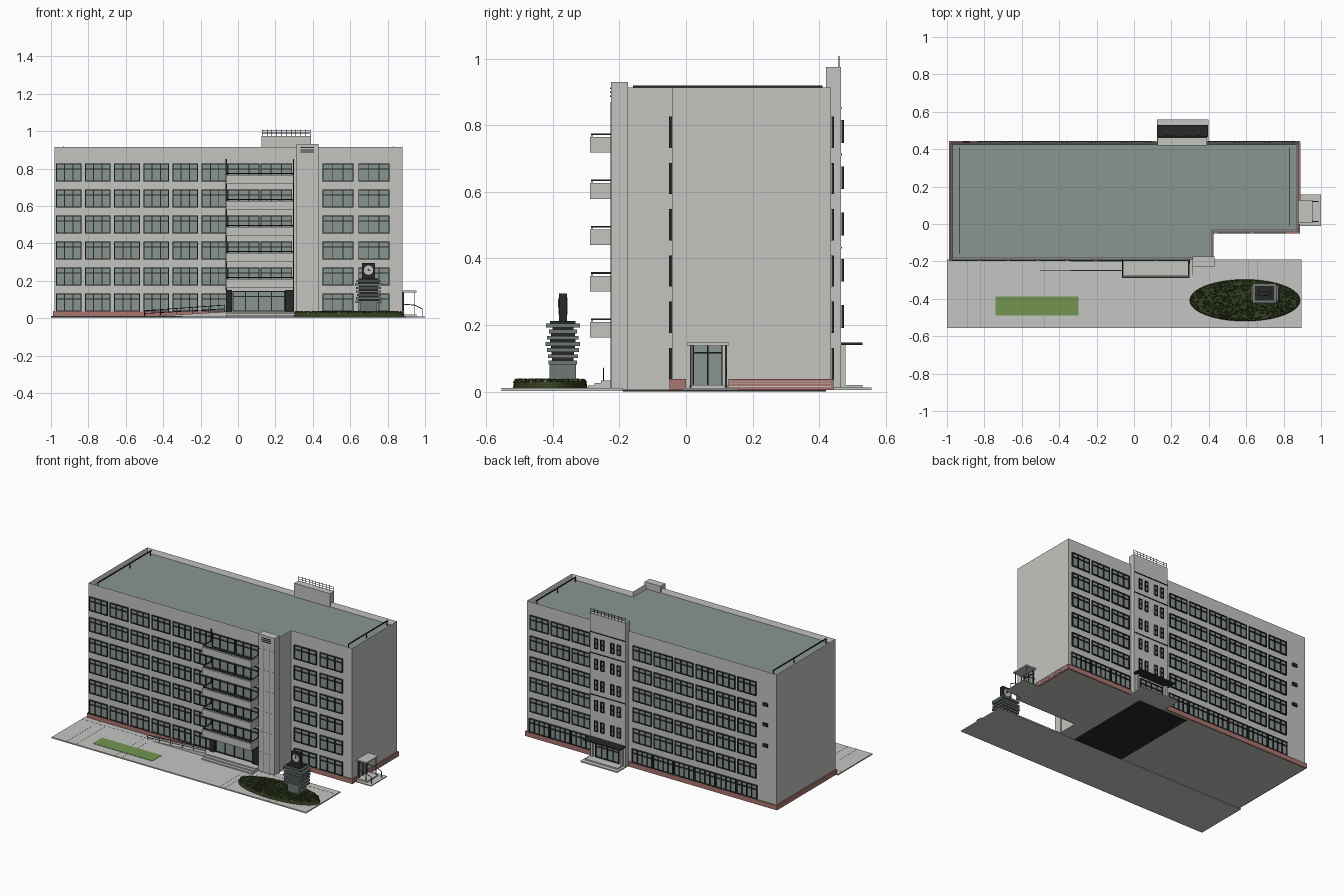
import bpy, bmesh, math, random
from mathutils import Matrix, Vector

old = bpy.data.objects.get("Cube")
if old:
    bpy.data.objects.remove(old, do_unlink=True)
random.seed(4)


def material(name, red, green, blue):
    mat = bpy.data.materials.new(name)
    mat.use_nodes = True
    mat.diffuse_color = (red, green, blue, 1)
    mat.node_tree.nodes["Principled BSDF"].inputs["Base Color"].default_value = (red, green, blue, 1)
    return mat


WALL = material("wall grey", .55, .55, .53)
GLASS = material("grey green glass", .25, .3, .28)
FRAME = material("dark frame", .02, .022, .02)
BRICK = material("dusty brick", .4, .18, .16)
PAVING = material("paving grey", .56, .56, .55)
GRASS = material("lawn green", .17, .3, .08)
HEDGE = material("dark hedge", .035, .05, .015)
LEAF = material("light leaf", .11, .17, .045)
STONE = material("slate stone", .16, .19, .18)


def finish(name, bm, *mats):
    mesh = bpy.data.meshes.new(name)
    bm.to_mesh(mesh)
    bm.free()
    obj = bpy.data.objects.new(name, mesh)
    bpy.context.collection.objects.link(obj)
    for mat in mats:
        mesh.materials.append(mat)
    return obj


def boxes(name, mat, items):
    """One object made of boxes, each given as x, x, y, y, z, z limits."""
    bm = bmesh.new()
    for xa, xb, ya, yb, za, zb in items:
        centre = Matrix.Translation(((xa + xb) / 2, (ya + yb) / 2, (za + zb) / 2))
        size = Matrix.Diagonal((abs(xb - xa), abs(yb - ya), abs(zb - za), 1))
        bmesh.ops.create_cube(bm, size=1, matrix=centre @ size)
    return finish(name, bm, mat)


def rods(name, mat, runs, radius=.0025):
    """Thin round bars between pairs of points."""
    bm = bmesh.new()
    for start, end in runs:
        a, b = Vector(start), Vector(end)
        turn = (b - a).to_track_quat('Z', 'Y').to_matrix().to_4x4()
        bmesh.ops.create_cone(bm, cap_ends=True, segments=6, radius1=radius, radius2=radius,
                              depth=(b - a).length, matrix=Matrix.Translation((a + b) / 2) @ turn)
    return finish(name, bm, mat)


def windows(name, spans, rows, y, out, mullions=(.33, .67), transom=.7, bar=.005):
    """Glazing plates with dark frames on a wall that faces along y."""
    panes, bars = [], []
    for xa, xb in spans:
        for za, zb in rows:
            front = y + out * .009
            panes.append((xa, xb, y - out * .004, y + out * .003, za, zb))
            for t in (0, *mullions, 1):
                x = xa + t * (xb - xa - bar)
                bars.append((x, x + bar, y, front, za, zb))
            for t in (0, transom, 1):
                z = za + t * (zb - za - bar)
                bars.append((xa, xb, y, front, z, z + bar))
    boxes(name + "_glass", GLASS, panes)
    boxes(name + "_frames", FRAME, bars)


LEFT, RIGHT, STEP = -.98, .88, .425
FRONT, WING, BACK = -.19, -.042, .435
FLOOR = .139

# Main block with a sunken roof inside a parapet
bm = bmesh.new()
outline = [(LEFT, FRONT), (STEP, FRONT), (STEP, WING), (RIGHT, WING), (RIGHT, BACK), (LEFT, BACK)]
base = bm.faces.new([bm.verts.new((x, y, .004)) for x, y in outline])
grown = bmesh.ops.extrude_face_region(bm, geom=[base])["geom"]
bmesh.ops.translate(bm, verts=[v for v in grown if isinstance(v, bmesh.types.BMVert)], vec=(0, 0, .91))
bmesh.ops.recalc_face_normals(bm, faces=bm.faces)
roof = max(bm.faces, key=lambda f: f.calc_center_median().z)
bmesh.ops.inset_region(bm, faces=[roof], thickness=.013)
bmesh.ops.translate(bm, verts=roof.verts, vec=(0, 0, -.03))
roof.material_index = 1
finish("main_block", bm, WALL, GLASS)

# Roof end rails
rails = []
for x in (-.932, .83):
    low = FRONT + .03 if x < 0 else WING + .03
    rails.append((x - .002, x + .002, low, .41, .912, .92))
    rails += [(x - .002, x + .002, y, y + .004, .884, .915) for y in (low, .18, .4)]
boxes("roof_rails", FRAME, rails)

# Windows in regular floors
rows = [(.037 + i * FLOOR, .131 + i * FLOOR) for i in range(6)]
windows("front_windows", [(-.974 + i * .156, -.837 + i * .156) for i in range(6)], rows, FRONT, -1)
windows("wing_windows", [(.451, .617), (.643, .81)], rows, WING, -1)
back_spans = [(-.83 + i * .156, -.692 + i * .156) for i in range(6)]
back_spans += [(.405 + i * .156, .543 + i * .156) for i in range(3)]
windows("back_windows", back_spans, rows[1:], BACK, 1)
windows("back_ground_windows", [(a - .006, b + .006) for a, b in back_spans], rows[:1], BACK, 1,
        mullions=(.25, .5, .75))
windows("balcony_windows", [(-.055, .115), (.12, .29)], rows[1:], FRONT, -1)
boxes("back_vents", FRAME, [(-.915, -.88, BACK, BACK + .008, z, z + .022) for z in (.405, .545, .68)])

# Brick plinth, split around the doors
boxes("brick_plinth", BRICK, [
    (LEFT - .008, -.065, FRONT - .008, FRONT, .005, .036),
    (LEFT - .008, LEFT, FRONT, BACK + .008, .005, .038),
    (LEFT, .12, BACK, BACK + .008, .005, .036),
    (.39, RIGHT + .008, BACK, BACK + .008, .005, .036),
    (RIGHT, RIGHT + .008, .128, BACK, .005, .038),
    (RIGHT, RIGHT + .008, WING - .008, 0, .005, .038),
    (STEP, RIGHT, WING - .008, WING, .005, .036)])
boxes("plinth_courses", WALL, [(RIGHT, RIGHT + .009, .128, BACK, z, z + .002) for z in (.014, .022, .03)])

# Front pylon with louvres and panel joints
boxes("front_pylon", WALL, [(.312, .43, -.226, -.175, .005, .93)])
boxes("pylon_louvres", FRAME, [(.335, .405, -.228, -.226, z, z + .005) for z in (.885, .897, .909)])
joints = [(x, x + .0015, -.2265, -.226, .01, .87) for x in (.35, .39)]
joints += [(.312, .43, -.2265, -.226, i * FLOOR, i * FLOOR + .0015) for i in range(1, 7)]
boxes("pylon_joints", STONE, joints)

# Balconies stacked over the front entrance
shells, handrails = [], []
for i in range(5):
    z = .162 + i * FLOOR
    shells += [(-.065, .298, -.288, FRONT, z, z + .012),
               (-.065, .298, -.288, -.276, z, z + .047)]
    shells += [(x, x + .01, -.288, FRONT, z, z + .047) for x in (-.065, .288)]
    handrails += [(-.063, .296, -.285, -.28, z + .053, z + .058)]
    handrails += [(x, x + .004, -.285, FRONT, z + .053, z + .058) for x in (-.063, .292)]
    handrails += [(-.063 + k * .071, -.06 + k * .071, -.284, -.281, z + .045, z + .055) for k in range(6)]
boxes("balconies", WALL, shells)
boxes("balcony_handrails", FRAME, handrails)
boxes("drain_pipes", FRAME, [(x, x + .007, FRONT - .01, FRONT, .15, .85) for x in (-.066, .293)])

# Front entrance, steps and ramp
windows("front_doors", [(-.03, .25)], [(.035, .145)], FRONT, -1, mullions=(.25, .5, .75), transom=.75)
boxes("entrance_piers", FRAME, [(-.065, -.032, -.21, FRONT, .03, .15), (.25, .3, -.21, FRONT, .03, .15)])
boxes("front_steps", PAVING, [(-.065, .312, -.295 + i * .02, FRONT, .005, .018 + i * .008) for i in range(3)])
bm = bmesh.new()
side = bm.faces.new([bm.verts.new((x, -.25, z)) for x, z in ((-.51, .008), (-.065, .008), (-.065, .034))])
ramp = bmesh.ops.extrude_face_region(bm, geom=[side])["geom"]
bmesh.ops.translate(bm, verts=[v for v in ramp if isinstance(v, bmesh.types.BMVert)], vec=(0, .05, 0))
bmesh.ops.recalc_face_normals(bm, faces=bm.faces)
finish("ramp", bm, PAVING)
runs = [((-.5, -.248, .04), (-.07, -.248, .07)), ((-.5, -.248, .025), (-.07, -.248, .05))]
runs += [((-.5 + t * .43, -.248, .01 + t * .02), (-.5 + t * .43, -.248, .04 + t * .03))
         for t in (0, .2, .4, .6, .8, 1)]
rods("ramp_rail", FRAME, runs, .002)

# Back stair tower with slit windows, roof railing and canopy
TOWER = .465
boxes("stair_tower", WALL, [(.125, .39, .42, TOWER, .005, .975)])
slits = [(x, x + .026) for x in (.16, .207, .282, .329)]
windows("stair_slits", slits, [(a + .015, b - .01) for a, b in rows[1:]], TOWER, 1, mullions=(), transom=.5)
boxes("tower_bands", FRAME, [(.125, .39, TOWER, TOWER + .004, z, z + .005) for z in (.43, .71, .85)])
runs = [((.13, .46, z), (.387, .46, z)) for z in (.99, 1.003)]
runs += [((.13 + i * .0257, .46, .97), (.13 + i * .0257, .46, 1.008)) for i in range(11)]
rods("tower_railing", FRAME, runs, .0015)
windows("back_doors", [(.17, .345)], [(.02, .125)], TOWER, 1, mullions=(.25, .5, .75))
boxes("back_canopy", FRAME, [(.122, .395, TOWER, .53, .14, .148)])
boxes("back_landing", PAVING, [(.122, .397, BACK, .558, .004, .012), (.14, .38, TOWER, .53, .01, .02)])
boxes("back_columns", WALL, [(x, x + .014, TOWER, .48, .01, .142) for x in (.14, .362)])

# Right side entrance
boxes("side_landing", PAVING, [(RIGHT, 1, -.012, .158, .004, .01), (RIGHT, .955, .01, .125, .008, .02)])
boxes("side_canopy", WALL, [(RIGHT, .955, .005, .128, .138, .147)])
boxes("side_door_glass", GLASS, [(RIGHT - .004, RIGHT + .003, .022, .108, .02, .137)])
edges = [(RIGHT, RIGHT + .008, y, y + .004, .02, .138) for y in (.02, .063, .106)]
edges.append((RIGHT, RIGHT + .008, .02, .11, .115, .119))
boxes("side_door_frame", FRAME, edges)
runs = []
for y in (.014, .12):
    runs += [((.945, y, .015), (.945, y, .14)), ((RIGHT, y, .075), (.945, y, .07)),
             ((.945, y, .07), (.985, y, .05)), ((.985, y, .05), (.985, y, .008))]
rods("side_rails", STONE, runs)

# Forecourt with joints and lawn
boxes("forecourt", PAVING, [(-1, .895, -.555, FRONT, .002, .01)])
seams = [(x, x + .002, -.555, FRONT, .009, .0106) for x in (-.89, -.82, -.53, -.48, .25, .285, .61, .66)]
seams.append((-1, .895, -.236, -.234, .009, .0106))
boxes("forecourt_seams", GLASS, seams)
boxes("lawn", GRASS, [(-.74, -.297, -.488, -.388, .008, .012)])
boxes("hall_underside", FRAME, [(-.06, .31, FRONT, .42, 0, .006)])

# Oval flower bed covered in clipped foliage
BED = Vector((.593, -.408, .02))
bm = bmesh.new()
bmesh.ops.create_cone(bm, cap_ends=True, segments=40, radius1=1, radius2=.97, depth=1,
                      matrix=Matrix.Translation(BED) @ Matrix.Diagonal((.296, .112, .022, 1)))
finish("flower_bed", bm, HEDGE)
for name, mat, count in (("dark_foliage", HEDGE, 500), ("light_foliage", LEAF, 260)):
    bm = bmesh.new()
    for _ in range(count):
        angle, reach = random.uniform(0, math.tau), math.sqrt(random.random())
        spot = BED + Vector((.288 * reach * math.cos(angle), .106 * reach * math.sin(angle), .012))
        spin = Matrix.Rotation(angle * 5, 4, 'Z')
        bmesh.ops.create_cone(bm, segments=4, radius1=.008, radius2=.002, depth=random.uniform(.006, .014),
                              matrix=Matrix.Translation(spot) @ spin)
    finish(name, bm, mat)

# Stacked stone clock monument
CX, CY = .698, -.37
boxes("monument_base", STONE, [(CX - .042, CX + .042, CY - .04, CY + .04, .02, .085)])
slabs, cores = [], []
for i in range(7):
    z = .082 + i * .0185
    wide, deep = random.uniform(.06, .075), random.uniform(.042, .052)
    slabs.append((CX - wide, CX + wide, CY - deep, CY + deep, z, z + .0115))
    cores.append((CX - wide * .78, CX + wide * .78, CY - deep * .75, CY + deep * .75, z + .0115, z + .0185))
boxes("monument_slabs", STONE, slabs)
boxes("monument_cores", FRAME, cores)
boxes("clock_block", FRAME, [(CX - .034, CX + .034, CY - .012, CY + .012, .21, .295)])
for name, radius, depth, mat in (("clock_face", .025, .027, WALL), ("clock_hub", .005, .029, FRAME)):
    bm = bmesh.new()
    bmesh.ops.create_cone(bm, cap_ends=True, segments=24, radius1=radius, radius2=radius, depth=depth,
                          matrix=Matrix.Translation((CX, CY, .257)) @ Matrix.Rotation(math.pi / 2, 4, 'X'))
    finish(name, bm, mat)
boxes("clock_hands", FRAME, [(CX - .001, CX + .001, CY - .0145, CY + .0145, .257, .277),
                             (CX, CX + .014, CY - .0145, CY + .0145, .256, .258)])
